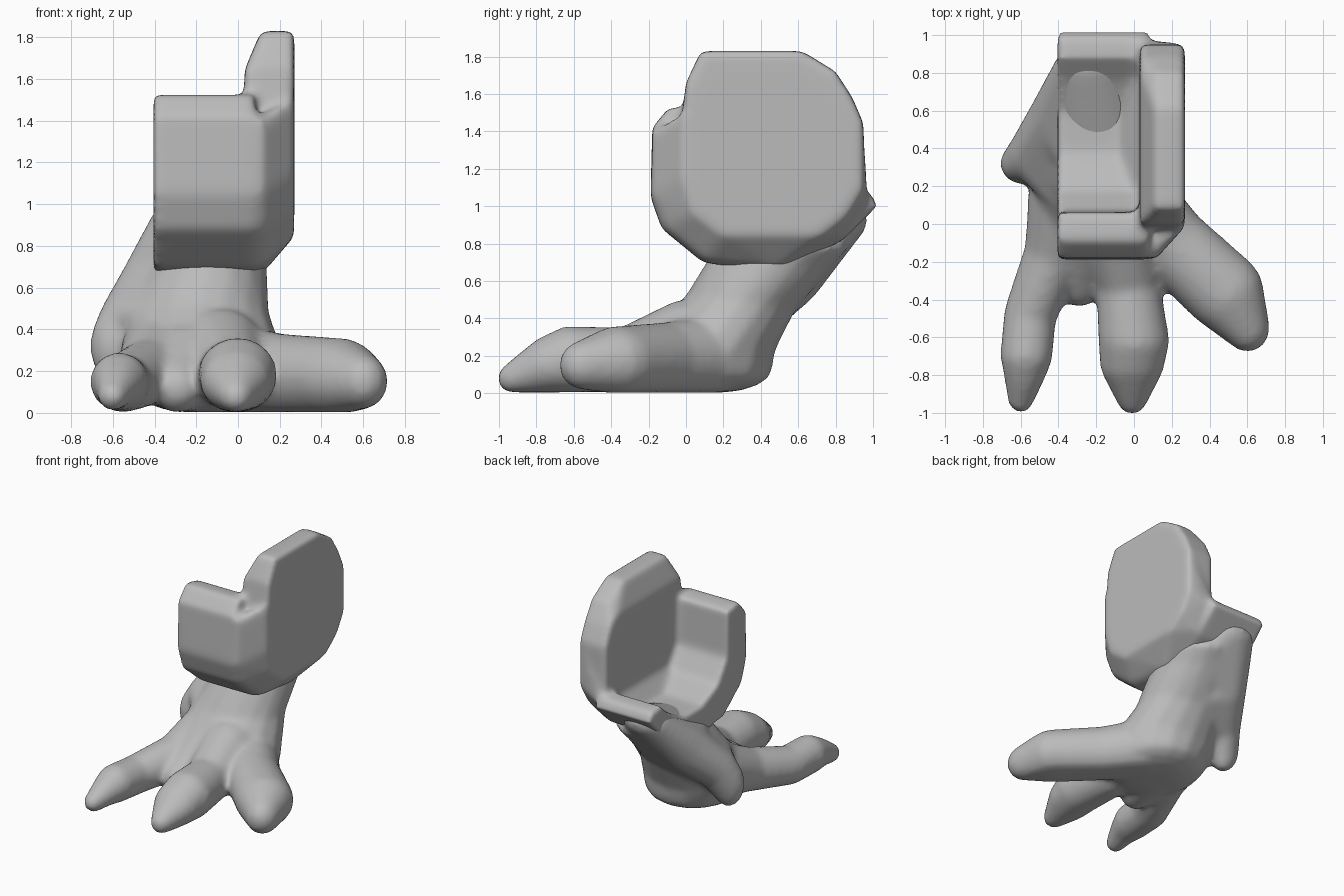
import bpy, bmesh
from mathutils import Vector

cube = bpy.data.objects.get("Cube")
if cube:
    bpy.data.objects.remove(cube)

grey = bpy.data.materials.new("plain grey")
grey.use_nodes = True
grey.diffuse_color = (0.5, 0.5, 0.5, 1)
grey.node_tree.nodes["Principled BSDF"].inputs["Base Color"].default_value = (0.5, 0.5, 0.5, 1)


def hull(bm, points):
    """Closed convex solid round a set of points."""
    tmp = bmesh.new()
    for p in points:
        tmp.verts.new(p)
    res = bmesh.ops.convex_hull(tmp, input=tmp.verts)
    loose = {g for g in res["geom_interior"] + res["geom_unused"]
             if isinstance(g, bmesh.types.BMVert)}
    bmesh.ops.delete(tmp, geom=list(loose), context='VERTS')
    mesh = bpy.data.meshes.new("hull_piece")
    tmp.to_mesh(mesh)
    tmp.free()
    bm.from_mesh(mesh)
    bpy.data.meshes.remove(mesh)


def ball(centre, size):
    """Points of an ellipsoid, flattened where it meets the ground."""
    size = size if isinstance(size, tuple) else (size, size, size)
    tmp = bmesh.new()
    bmesh.ops.create_uvsphere(tmp, u_segments=16, v_segments=10, radius=1)
    pts = [Vector(centre) + Vector([a * b for a, b in zip(v.co, size)]) for v in tmp.verts]
    tmp.free()
    for p in pts:
        p.z = max(p.z, 0.003)
    return pts


def limb(bm, *joints):
    """Chain of ellipsoids, each hulled to the next."""
    balls = [ball(*j) for j in joints]
    for a, b in zip(balls, balls[1:]):
        hull(bm, a + b)


def prism(bm, outline, x0, x1):
    """Side outline (y, z) extruded across x."""
    a = [bm.verts.new((x0, y, z)) for y, z in outline]
    b = [bm.verts.new((x1, y, z)) for y, z in outline]
    n = len(outline)
    faces = [bm.faces.new(a), bm.faces.new(b)]
    faces += [bm.faces.new((a[i], a[(i + 1) % n], b[(i + 1) % n], b[i])) for i in range(n)]
    bmesh.ops.recalc_face_normals(bm, faces=faces)
    bmesh.ops.triangulate(bm, faces=faces)


def sculpt(name, bm, voxel, steps):
    """Fuse the overlapping solids into one softened skin."""
    mesh = bpy.data.meshes.new(name)
    bm.to_mesh(mesh)
    bm.free()
    mesh.materials.append(grey)
    ob = bpy.data.objects.new(name, mesh)
    bpy.context.collection.objects.link(ob)
    fuse = ob.modifiers.new("fuse", 'REMESH')
    fuse.mode = 'VOXEL'
    fuse.voxel_size = voxel
    fuse.use_smooth_shade = True
    soft = ob.modifiers.new("soften", 'SMOOTH')
    soft.factor = 0.5
    soft.iterations = steps


# Foot: leaning ankle on a flat sole
foot = bmesh.new()
shin = ((-0.19, 0.29, 0.48), (0.34, 0.31, 0.12))
ankle = ((-0.14, 0.45, 0.70), (0.28, 0.34, 0.10))
limb(foot,
     ((-0.14, 0.06, 0.12), (0.36, 0.40, 0.13)),
     ((-0.17, 0.10, 0.24), (0.40, 0.38, 0.14)),
     shin, ankle,
     ((-0.10, 0.56, 0.78), (0.24, 0.31, 0.06)))

# Back ridge running from the lip to a stubby spur, webbed to the ankle
lip = ((-0.24, 0.84, 0.92), (0.18, 0.13, 0.11))
ridge = ((-0.39, 0.56, 0.63), 0.17)
heel = ((-0.52, 0.37, 0.44), 0.15)
limb(foot, lip, ridge, heel, ((-0.59, 0.32, 0.32), (0.12, 0.11, 0.18)))
hull(foot, ball(*lip) + ball(*ridge) + ball(*ankle))
hull(foot, ball(*ridge) + ball(*heel) + ball(*shin))

# Three spread toes and the web between two of them
limb(foot,
     ((-0.36, 0.15, 0.30), 0.20),
     ((-0.42, -0.15, 0.20), 0.16),
     ((-0.55, -0.48, 0.14), (0.14, 0.14, 0.14)),
     ((-0.57, -0.70, 0.15), (0.14, 0.12, 0.14)),
     ((-0.58, -0.80, 0.13), (0.11, 0.09, 0.11)),
     ((-0.60, -0.93, 0.08), 0.07))
limb(foot,
     ((-0.08, 0.00, 0.28), 0.22),
     ((-0.03, -0.32, 0.18), 0.17),
     ((0.00, -0.62, 0.18), (0.19, 0.15, 0.18)),
     ((-0.01, -0.76, 0.15), (0.17, 0.10, 0.15)),
     ((-0.01, -0.93, 0.08), (0.08, 0.08, 0.08)))
limb(foot,
     ((0.00, 0.12, 0.20), 0.22),
     ((0.20, -0.10, 0.18), 0.20),
     ((0.48, -0.36, 0.17), (0.21, 0.21, 0.19)),
     ((0.60, -0.55, 0.15), (0.12, 0.13, 0.13)))
limb(foot, ((-0.25, -0.02, 0.22), 0.22), ((-0.29, -0.32, 0.12), 0.12))
sculpt("three_toed_foot", foot, 0.022, 9)

# Cup: curved front wall and floor that rises to a back lip
cup = bmesh.new()
prism(cup, [(-0.09, 1.53), (-0.18, 1.42), (-0.19, 1.05), (-0.13, 0.88), (0.09, 0.70),
            (0.50, 0.64), (0.84, 0.82), (1.02, 1.00), (0.99, 1.07), (0.88, 1.08),
            (0.76, 0.98), (0.60, 0.89), (0.38, 0.89), (0.18, 0.98), (0.07, 1.15),
            (0.06, 1.51)],
      -0.405, 0.08)

# Tall round side plate with a flat outer face
rim = [(0.08, 1.83), (0.62, 1.83), (0.80, 1.72), (0.89, 1.58), (0.95, 1.44),
       (0.95, 1.10), (0.86, 0.95), (0.72, 0.84), (0.20, 0.84), (0.04, 0.96),
       (-0.02, 1.15), (-0.02, 1.50), (0.00, 1.66)]
hull(cup, [(x, y, z) for x in (0.11, 0.27) for y, z in rim]
     + [(0.03, y, min(z, 1.64)) for y, z in rim])

# Shoulder carrying the wall and floor round into the side plate
base = [(-0.18, 1.40), (-0.18, 1.05), (-0.11, 0.88), (0.10, 0.71), (0.50, 0.67),
        (0.84, 0.84), (0.97, 1.03)]
hull(cup, [(0.265, y, z) for y, z in rim if z < 1.55]
     + [(x, y, z) for x in (0.03, 0.12) for y, z in base])
hull(cup, [(x, y, z) for y in (0.12, 0.80)
           for x, z in ((-0.10, 0.86), (0.06, 0.86), (0.06, 1.06))])
sculpt("socket_cup", cup, 0.02, 18)
